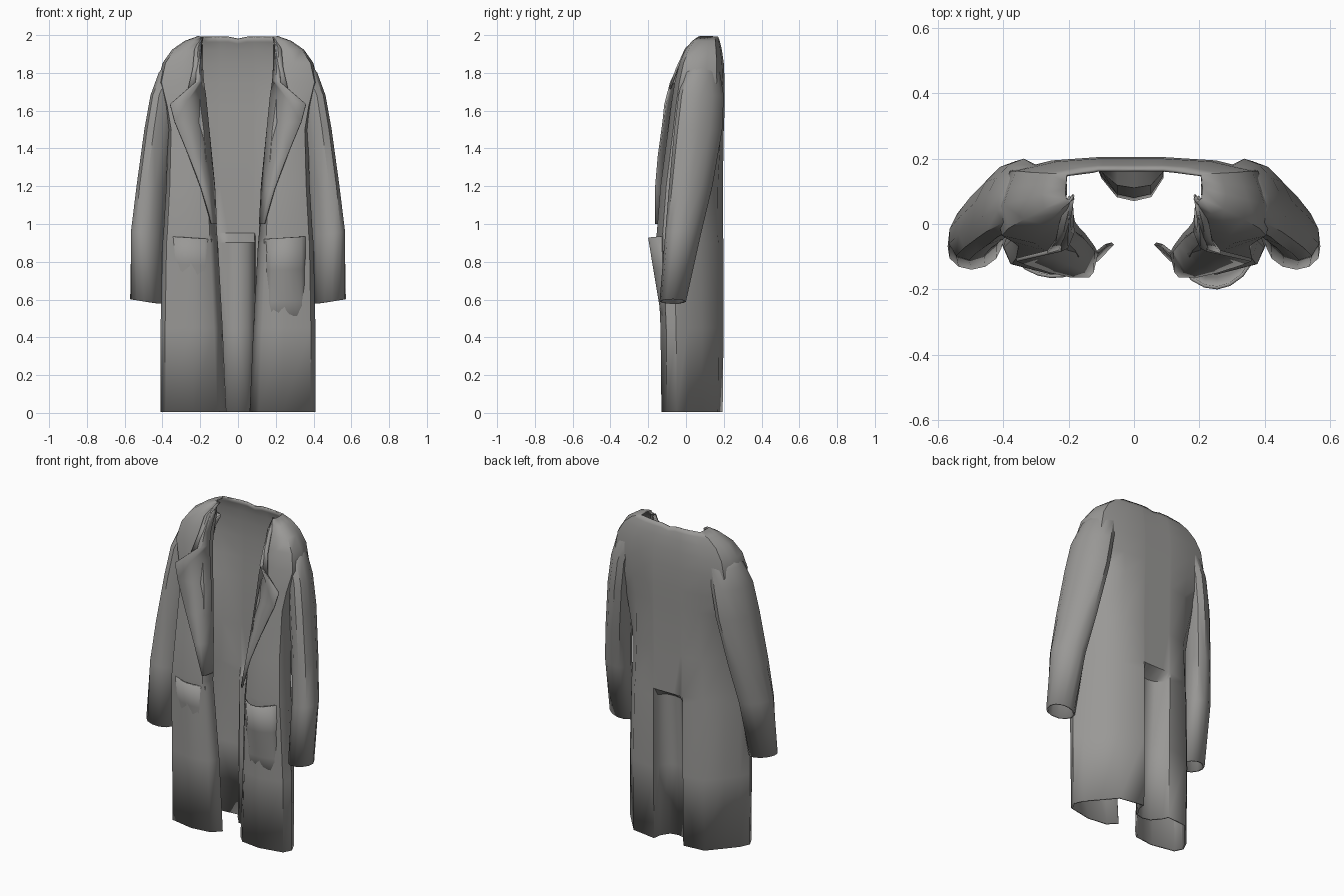
import bpy, bmesh, math

cube = bpy.data.objects.get("Cube")
if cube:
    bpy.data.objects.remove(cube)

cloth = bpy.data.materials.new("grey_wool")
cloth.use_nodes = True
GREY = (0.32, 0.315, 0.305, 1)
cloth.diffuse_color = GREY
cloth.node_tree.nodes["Principled BSDF"].inputs["Base Color"].default_value = GREY


def loft(name, rows, thick=0.01, closed=False, angle=42):
    """Skin a list of equal-length point rows into a thin cloth sheet."""
    bm = bmesh.new()
    grid = [[bm.verts.new(p) for p in row] for row in rows]
    n = len(rows[0])
    for a, b in zip(grid, grid[1:]):
        for i in range(n if closed else n - 1):
            j = (i + 1) % n
            bm.faces.new((a[i], a[j], b[j], b[i]))
    bmesh.ops.recalc_face_normals(bm, faces=bm.faces)
    mesh = bpy.data.meshes.new(name)
    bm.to_mesh(mesh)
    bm.free()
    mesh.materials.append(cloth)
    obj = bpy.data.objects.new(name, mesh)
    bpy.context.collection.objects.link(obj)
    mod = obj.modifiers.new("thickness", "SOLIDIFY")
    mod.thickness = thick
    mod.offset = 0
    bpy.ops.object.select_all(action="DESELECT")
    obj.select_set(True)
    bpy.context.view_layer.objects.active = obj
    bpy.ops.object.shade_smooth_by_angle(angle=math.radians(angle))


def mirrored(points, side):
    return [(side * x, y, z) for x, y, z in points]


def mix(a, b, t):
    return a + (b - a) * t


# Body: open wrap-around shell; z, front edge x, front y, side x, back y, pleat depth
body_rows = [
    (.006, .065, -.125, .405, .19, .115),
    (0.45, .085, -.13, .405, .195, .11),
    (0.90, .11, -.15, .395, .195, .08),
    (0.95, .115, -.15, .39, .19, 0),
    (1.20, .125, -.13, .375, .19, 0),
    (1.50, .155, -.09, .365, .195, 0),
    (1.62, .17, -.075, .385, .2, 0),
    (1.75, .185, -.055, .418, .2, 0),
    (1.85, .19, -.03, .395, .195, 0),
    (1.92, .192, 0, .345, .185, 0),
    (1.965, .195, .035, .28, .175, 0),
    (1.99, .185, .07, .21, .165, 0),
]


def half_section(z, edge, front, side, back, pleat, soft):
    """One half, from the front opening round to beside the centre back."""
    span, depth = side - edge, back - front
    curl = min(.065, span * .4)
    up = max(0, min(1, (z - 1.2) / .45))
    lip, wall = (.11, .095) if soft else (.09, .085)
    return [
        (edge, front + curl, z),
        (edge + span * .14, front + .015, z),
        (edge + span * .5, front, z),
        (side - span * .07, front + depth * .09, z),
        (side, front + depth * mix(.24, .4, up), z),
        (side - span * .08, front + depth * mix(.42, .62, up), z),
        (side - span * mix(.26, .18, up), front + depth * mix(.65, .84, up), z),
        (side * .6, back - depth * mix(.08, .04, up), z),
        (lip, back - pleat * (.12 if soft else 0), z),
        (wall, back - pleat * .42, z),
        (.05, back - pleat * .9, z),
    ]


def section(z, edge, front, side, back, pleat):
    dip = .01 if z > 1.95 else 0
    args = (z, edge, front, side, back, pleat)
    left = half_section(*args, soft=False)
    right = mirrored(half_section(*args, soft=True), -1)
    return left + [(0, back - pleat, z - dip)] + right[::-1]


loft("coat_body", [section(*row) for row in body_rows])

# Sleeves: tapering tubes; z, centre x, centre y, radius x, radius y, backward lean
sleeve_rows = [
    (.59, .488, -.07, .078, .065, .01),
    (.95, .48, -.015, .08, .09, .025),
    (1.20, .449, .025, .076, .11, .035),
    (1.50, .405, .065, .076, .122, .04),
    (1.68, .378, .08, .07, .115, .04),
    (1.80, .335, .085, .075, .09, .03),
    (1.88, .28, .09, .07, .06, .02),
]


def ring(z, cx, cy, rx, ry, lean, side, sides=12):
    pts = []
    for i in range(sides):
        a = math.tau * i / sides
        x = cx + rx * math.cos(a) - lean * math.sin(a)
        tilt = .012 * math.cos(a) if z < 1 else 0
        pts.append((side * x, cy + ry * math.sin(a), z + tilt))
    return pts


# Lapels: pairs of inner and outer edge points running down the front
lapel_edges = [
    ((.19, .05, 1.95), (.21, .035, 1.95)),
    ((.19, .0, 1.84), (.22, -.04, 1.83)),
    ((.185, -.02, 1.76), (.225, -.08, 1.75)),
    ((.172, -.03, 1.68), (.36, -.11, 1.635)),
    ((.157, -.04, 1.53), (.335, -.12, 1.54)),
    ((.14, -.06, 1.34), (.26, -.145, 1.36)),
    ((.125, -.08, 1.18), (.195, -.16, 1.19)),
    ((.115, -.09, 1.0), (.14, -.16, 1.0)),
]

# Collar leaf lying beside the neck, above the lapel notch
collar_edges = [
    ((.185, .09, 1.985), (.2, .085, 1.985)),
    ((.195, .02, 1.94), (.23, .0, 1.92)),
    ((.2, -.02, 1.84), (.24, -.05, 1.82)),
    ((.2, -.05, 1.76), (.265, -.085, 1.715)),
]


def folded(edges, side, bulge):
    rows = []
    for a, b in edges:
        mid = [(p + q) / 2 for p, q in zip(a, b)]
        mid[1] -= bulge
        rows.append(mirrored([a, tuple(mid), b], side))
    return rows


def pocket_rows(side, puff, bottom):
    """Pocket standing open along its upper edge and melting into the body below."""
    rows = []
    for k in range(4):
        t = k / 3
        z = mix(.92, bottom, t)
        pts = []
        for i in range(7):
            u = i / 6
            swell = (puff + .02) * (1 - t) * math.sin(math.pi * u) ** .7
            sink = .035 * u ** 3 + .012 * (1 - u)
            y = mix(-.136, -.122, t) + sink - swell
            pts.append((.14 + .23 * u, y, z + .015 * u * (1 - t)))
        rows.append(mirrored(pts, side))
    return rows


for side, word in ((1, "left"), (-1, "right")):
    loft(word + "_sleeve", [ring(*row, side) for row in sleeve_rows], closed=True)
    loft(word + "_lapel", folded(lapel_edges, side, .02))
    loft(word + "_collar", folded(collar_edges, side, .01))
loft("left_pocket", pocket_rows(1, .05, .42))
loft("right_pocket", pocket_rows(-1, .015, .5))
